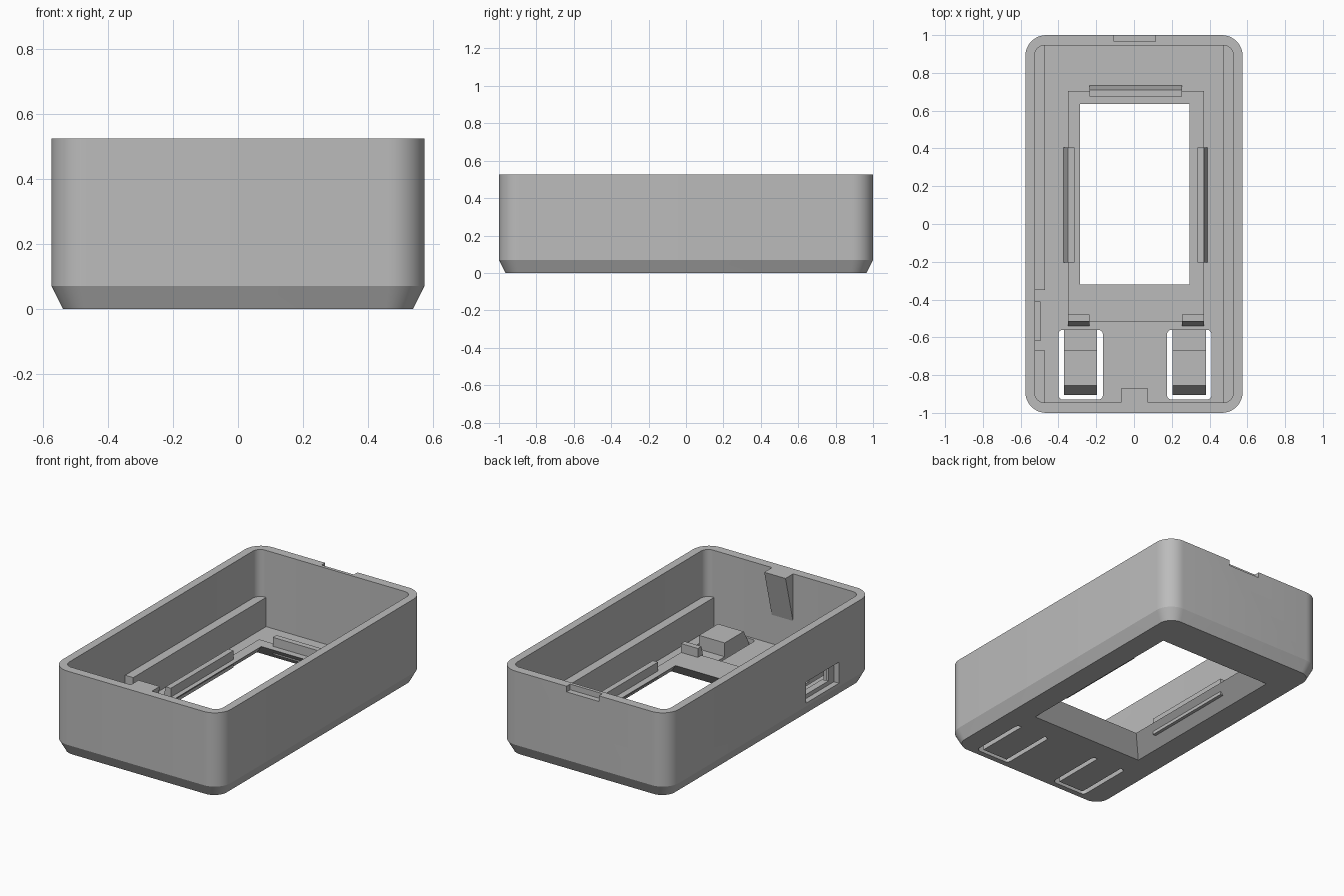
import bpy, bmesh, math

if "Cube" in bpy.data.objects:
    bpy.data.objects.remove(bpy.data.objects["Cube"], do_unlink=True)

grey = bpy.data.materials.new("plain grey")
grey.use_nodes = True
grey.diffuse_color = (0.5, 0.5, 0.5, 1)
grey.node_tree.nodes["Principled BSDF"].inputs["Base Color"].default_value = (0.5, 0.5, 0.5, 1)


def outline(x0, x1, y0, y1, r, steps=10):
    """Rectangle with rounded corners, counter-clockwise."""
    if r == 0:
        return [(x0, y0), (x1, y0), (x1, y1), (x0, y1)]
    corners = [(x1 - r, y1 - r), (x0 + r, y1 - r), (x0 + r, y0 + r), (x1 - r, y0 + r)]
    return [(cx + r * math.cos(math.pi / 2 * (q + i / steps)),
             cy + r * math.sin(math.pi / 2 * (q + i / steps)))
            for q, (cx, cy) in enumerate(corners) for i in range(steps + 1)]


def loft(name, *levels):
    """Solid through rounded rectangles: each level is (x0, x1, y0, y1, radius, z)."""
    bm = bmesh.new()
    rings = [[bm.verts.new((x, y, lv[5])) for x, y in outline(*lv[:5])] for lv in levels]
    n = len(rings[0])
    bm.faces.new(rings[0][::-1])
    bm.faces.new(rings[-1])
    for a, b in zip(rings, rings[1:]):
        for i in range(n):
            j = (i + 1) % n
            bm.faces.new((a[i], a[j], b[j], b[i]))
    bmesh.ops.recalc_face_normals(bm, faces=bm.faces)
    mesh = bpy.data.meshes.new(name)
    bm.to_mesh(mesh)
    bm.free()
    mesh.materials.append(grey)
    obj = bpy.data.objects.new(name, mesh)
    bpy.context.collection.objects.link(obj)
    return obj


def box(name, x0, x1, y0, y1, z0, z1, r=0):
    return loft(name, (x0, x1, y0, y1, r, z0), (x0, x1, y0, y1, r, z1))


def select(obj):
    bpy.ops.object.select_all(action="DESELECT")
    obj.select_set(True)
    bpy.context.view_layer.objects.active = obj


def combine(target, tool, operation="DIFFERENCE"):
    mod = target.modifiers.new("combine", "BOOLEAN")
    mod.operation, mod.solver, mod.object = operation, "EXACT", tool
    select(target)
    bpy.ops.object.modifier_apply(modifier=mod.name)
    bpy.data.objects.remove(tool, do_unlink=True)


W, L, H = 0.575, 1.0, 0.525      # half width, half length, height
IW, IL, FLOOR = 0.525, 0.945, 0.055
BEZEL = 0.1                      # top of the raised window frame

# Outer case with sloped bottom edge, hollowed out
case = loft("case", (-W + .035, W - .035, -L + .035, L - .035, .085, 0),
            (-W, W, -L, L, .11, .07), (-W, W, -L, L, .11, H))
combine(case, box("cavity", -IW, IW, -IL, IL, FLOOR, H + .1, .05))

# Raised frame and tapered display opening
combine(case, box("frame", -.35, .37, -.515, .705, FLOOR - .02, BEZEL), "UNION")
e = 0.02
b, t = .1 + e, -e
combine(case, loft("opening", (-.285 - b, .295 + b, -.32 - b, .635 + b, 0, -e),
                   (-.285 - t, .295 + t, -.32 - t, .635 + t, 0, BEZEL + e)))

# Rounded cable slot in the front wall
slot = box("slot", -.165, .18, -.19, -.055, .94, 1.1, .067)
slot.rotation_euler.x = math.pi / 2
bpy.context.view_layer.update()
combine(case, slot)

# Side switch recess with a through hole, and the back rim notch
combine(case, box("switch_recess", -.7, -.54, -.67, -.35, .09, .22))
combine(case, box("switch_hole", -.6, -.5, -.62, -.4, .115, .195))
combine(case, box("rim_notch", -.105, .115, .965, 1.1, .49, H + .1))

# Gaps around the two flexible buttons
buttons = [-.2825, .2925]
for cx in buttons:
    combine(case, box("gap", cx - .118, cx + .118, -.93, -.56, -.1, .1, .025))
select(case)
bpy.ops.object.shade_smooth_by_angle(angle=math.radians(25))

# Buttons: a thin tongue with a thicker sloped block
for side, cx in zip(("right", "left"), buttons):
    x0, x1 = cx - .0875, cx + .0875
    box(side + "_button_tongue", x0, x1, -.905, -.55, 0, FLOOR - .01)
    loft(side + "_button_block", (x0, x1, -.905, -.67, 0, FLOOR - .012),
         (x0, x1, -.855, -.67, 0, .13))

# Long rails beside the walls, interrupted at the switch
box("left_rail", .47, IW + .01, -IL - .01, IL + .01, FLOOR - .01, .235)
box("right_rail_back", -IW - .01, -.47, -.35, IL + .01, FLOOR - .01, .235)
box("right_rail_front", -IW - .01, -.47, -IL - .01, -.67, FLOOR - .01, .235)
box("switch_support", -IW - .01, -.495, -.62, -.41, FLOOR - .01, .112)

# Retaining clips with sloped outer faces on the frame edges
low, high = FLOOR - .005, .155
loft("right_clip", (-.375, -.315, -.205, .405, 0, low), (-.35, -.315, -.205, .405, 0, high))
loft("left_clip", (.335, .39, -.205, .405, 0, low), (.335, .37, -.205, .405, 0, high))
loft("back_clip", (-.235, .255, .675, .735, 0, low), (-.235, .255, .675, .71, 0, high))
for side, x0 in (("right", -.35), ("left", .255)):
    loft(side + "_front_clip", (x0, x0 + .115, -.54, -.48, 0, low),
         (x0, x0 + .115, -.515, -.48, 0, high))

# Wedge-shaped catch inside the front wall
loft("front_catch", (-.07, .075, -IL - .01, -IL + .002, 0, .235),
     (-.07, .075, -IL - .01, -.87, 0, H))
